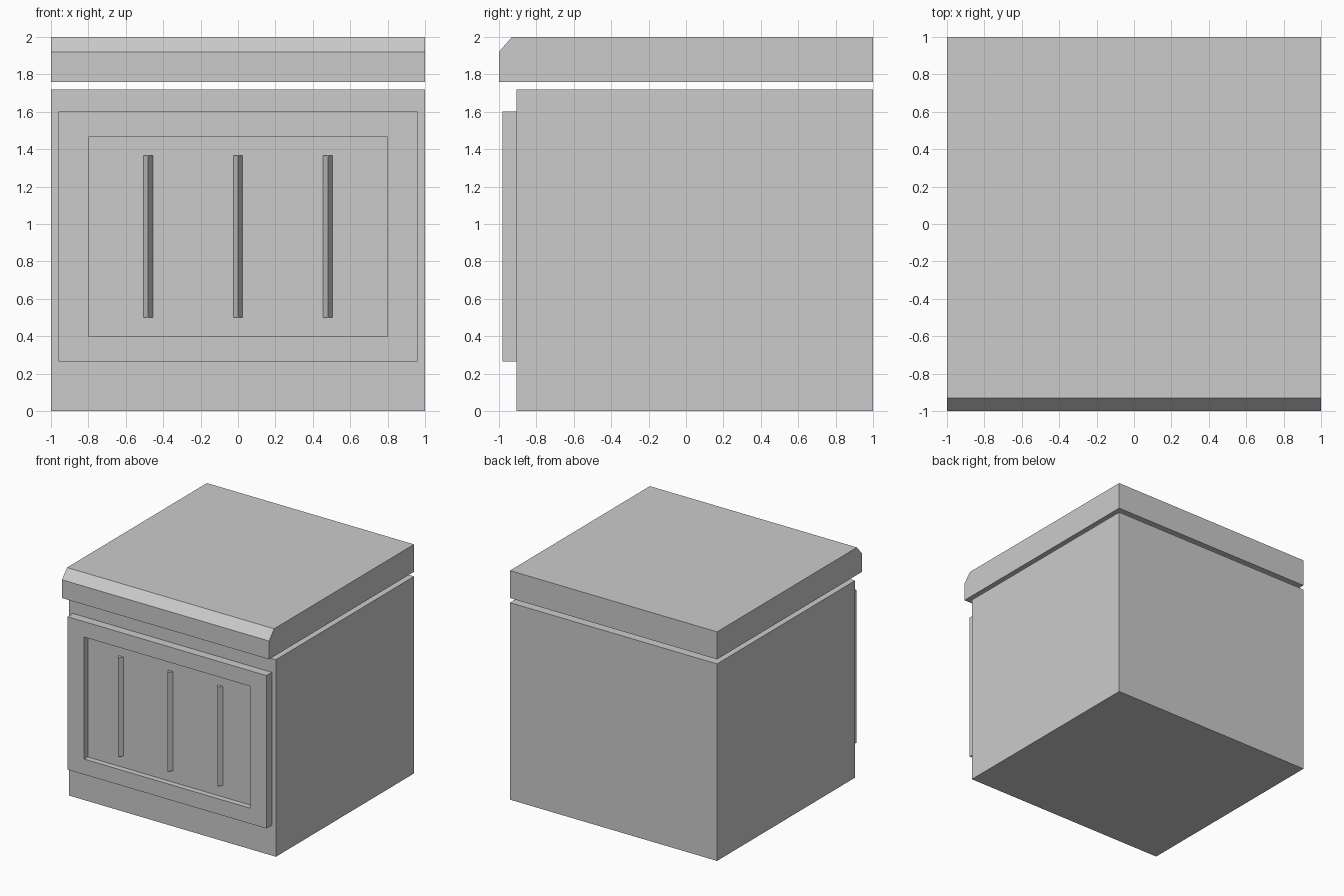
import bpy
import bmesh
from mathutils import Vector

if "Cube" in bpy.data.objects:
    bpy.data.objects.remove(bpy.data.objects["Cube"], do_unlink=True)

GREY = (0.6, 0.6, 0.6, 1.0)
grey = bpy.data.materials.new("light_grey")
grey.use_nodes = True
grey.diffuse_color = GREY
grey.node_tree.nodes["Principled BSDF"].inputs["Base Color"].default_value = GREY


def finish(name, bm):
    """Turn a bmesh into a flat-shaded grey object."""
    bmesh.ops.recalc_face_normals(bm, faces=bm.faces)
    mesh = bpy.data.meshes.new(name)
    bm.to_mesh(mesh)
    bm.free()
    mesh.materials.append(grey)
    obj = bpy.data.objects.new(name, mesh)
    bpy.context.collection.objects.link(obj)
    return obj


def box(low, high):
    """Bmesh box between two corners."""
    low, high = Vector(low), Vector(high)
    bm = bmesh.new()
    bmesh.ops.create_cube(bm, size=1)
    for v in bm.verts:
        v.co = (low + high) / 2 + v.co * (high - low)
    return bm


def prism(points, direction):
    """Bmesh prism from a flat outline swept along a direction."""
    bm = bmesh.new()
    face = bm.faces.new([bm.verts.new(p) for p in points])
    swept = bmesh.ops.extrude_face_region(bm, geom=[face], use_keep_orig=True)
    verts = [g for g in swept["geom"] if isinstance(g, bmesh.types.BMVert)]
    bmesh.ops.translate(bm, verts=verts, vec=direction)
    return bm


# Cabinet body
finish("cabinet_body", box((-1, -0.905, 0), (1, 1, 1.72)))

# Worktop with a chamfered front edge, floating above a narrow gap
profile = [(-1, 1.76), (1, 1.76), (1, 2), (-0.93, 2), (-1, 1.92)]
finish("worktop", prism([(-1, y, z) for y, z in profile], (2, 0, 0)))

# Front panel with a recessed rectangular field
MID_Z = 0.9325
bm = box((-0.96, -0.98, 0.265), (0.96, -0.905, 1.6))
bm.normal_update()
front = min(bm.faces, key=lambda f: f.calc_center_median().y)
for depth in (0, 0.05):
    # First pass makes the rim, second pass sinks the field
    front = bmesh.ops.extrude_discrete_faces(bm, faces=[front])["faces"][0]
    for v in front.verts:
        v.co.x = 0.8 if v.co.x > 0 else -0.8
        v.co.z = MID_Z + (0.5325 if v.co.z > MID_Z else -0.5325)
        v.co.y += depth
finish("front_panel", bm)

# Three upright triangular ribs in the recess
for name, x in (("right", -0.48), ("middle", 0), ("left", 0.48)):
    outline = [(x - 0.025, -0.93, 0.5), (x, -0.97, 0.5), (x + 0.025, -0.93, 0.5)]
    finish(name + "_rib", prism(outline, (0, 0, 0.865)))
